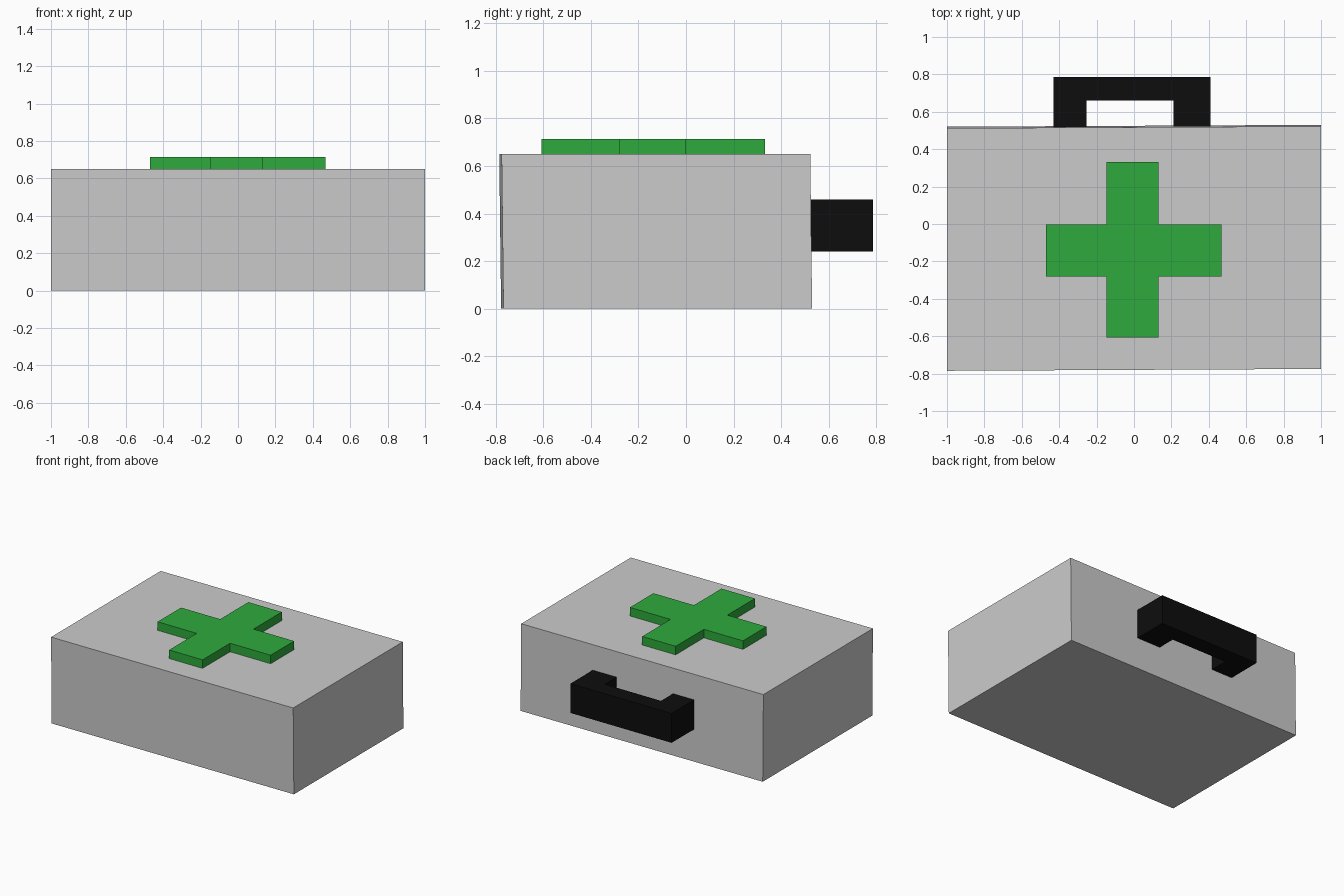
import bpy

if "Cube" in bpy.data.objects:
    bpy.data.objects.remove(bpy.data.objects["Cube"])


def prism(name, outline, z0, z1, color=None, skew=(0, 0)):
    """Extrude an XY outline between two heights; skew shifts y by x and z."""
    n = len(outline)
    verts = [(x, y + skew[0] * x + skew[1] * z, z) for z in (z0, z1) for x, y in outline]
    faces = [tuple(reversed(range(n))), tuple(range(n, 2 * n))]
    faces += [(i, (i + 1) % n, (i + 1) % n + n, i + n) for i in range(n)]
    mesh = bpy.data.meshes.new(name)
    mesh.from_pydata(verts, [], faces)
    obj = bpy.data.objects.new(name, mesh)
    bpy.context.collection.objects.link(obj)
    if color:
        mat = bpy.data.materials.new(name + "_material")
        mat.diffuse_color = (*color, 1)
        mat.use_nodes = True
        mat.node_tree.nodes["Principled BSDF"].inputs["Base Color"].default_value = mat.diffuse_color
        mesh.materials.append(mat)
    return obj


# Case body, very slightly out of square
prism("case_body", [(-1, -0.772), (1, -0.772), (1, 0.525), (-1, 0.525)],
      0, 0.65, skew=(0.005, -0.012))

# Raised cross on the lid
l, a, b, r = -0.47, -0.146, 0.131, 0.467
f, c, d, k = -0.607, -0.281, -0.003, 0.331
prism("lid_cross",
      [(a, f), (b, f), (b, c), (r, c), (r, d), (b, d),
       (b, k), (a, k), (a, d), (l, d), (l, c), (a, c)],
      0.648, 0.714, (0.027, 0.40, 0.045), skew=(0, 0))

# U-shaped carry handle on the back
prism("carry_handle",
      [(-0.43, 0.515), (-0.255, 0.515), (-0.255, 0.66), (0.21, 0.66),
       (0.21, 0.515), (0.408, 0.515), (0.408, 0.785), (-0.43, 0.785)],
      0.24, 0.46, (0.004, 0.004, 0.004))
